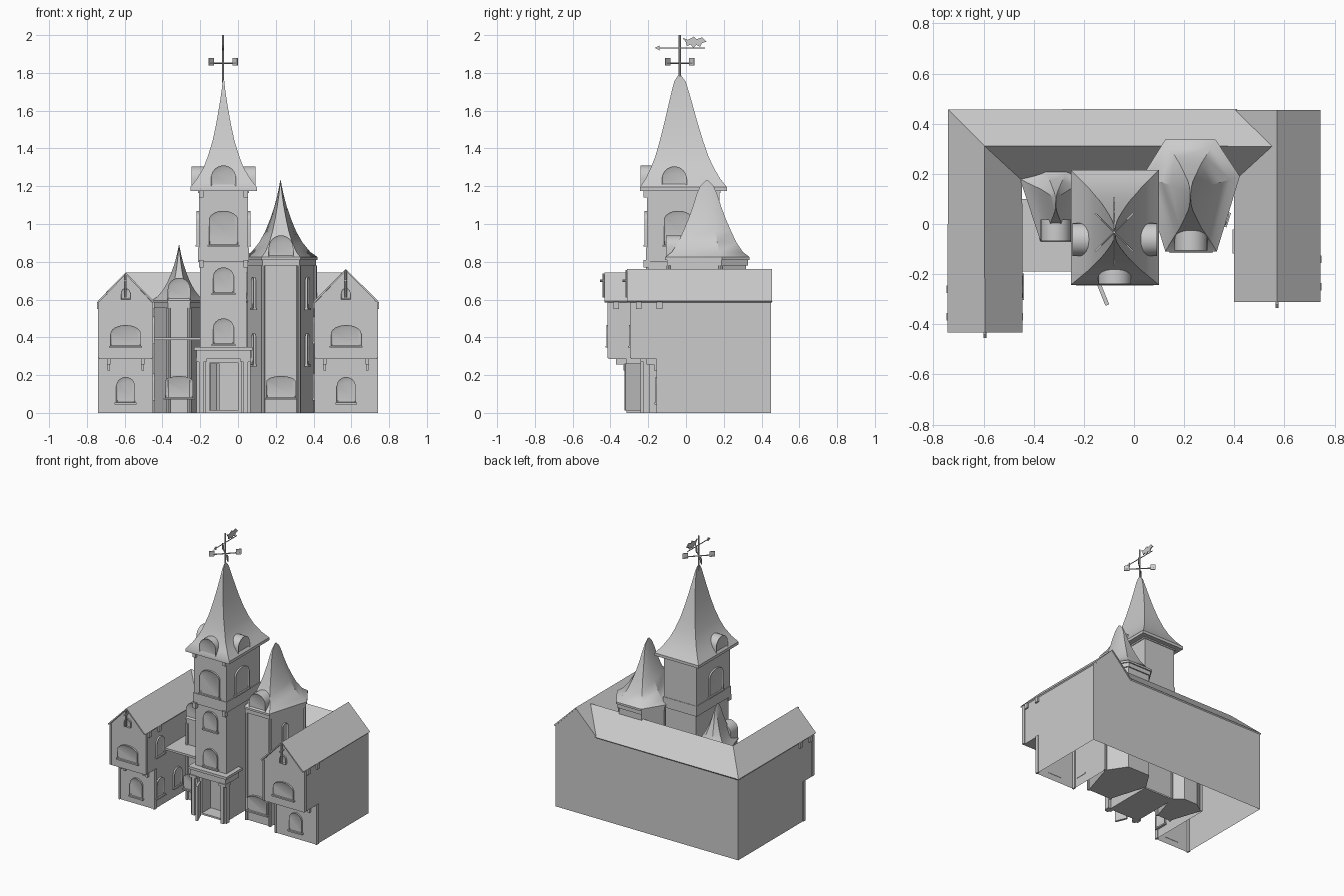
import bpy, bmesh, math
from mathutils import Matrix, Vector

if "Cube" in bpy.data.objects:
    bpy.data.objects.remove(bpy.data.objects["Cube"])


def finish(name, bm, smooth=False, fix=True):
    if fix:
        bmesh.ops.recalc_face_normals(bm, faces=bm.faces)
    me = bpy.data.meshes.new(name)
    bm.to_mesh(me)
    bm.free()
    ob = bpy.data.objects.new(name, me)
    bpy.context.collection.objects.link(ob)
    if smooth:
        bpy.ops.object.select_all(action='DESELECT')
        ob.select_set(True)
        bpy.context.view_layer.objects.active = ob
        bpy.ops.object.shade_smooth_by_angle(angle=math.radians(35))
    return ob


def loft(name, rings, top=True, bottom=True, smooth=False):
    bm = bmesh.new()
    vs = [[bm.verts.new(p) for p in r] for r in rings]
    n = len(vs[0])
    for a, b in zip(vs, vs[1:]):
        for i in range(n):
            bm.faces.new((a[i], a[(i + 1) % n], b[(i + 1) % n], b[i]))
    if bottom:
        bm.faces.new(vs[0][::-1])
    if top:
        bm.faces.new(vs[-1])
    return finish(name, bm, smooth)


def prism(name, pts, z0, z1, top=True, bottom=True):
    return loft(name, [[(x, y, z) for x, y in pts] for z in (z0, z1)], top, bottom)


def box(name, x0, x1, y0, y1, z0, z1):
    return prism(name, [(x0, y0), (x1, y0), (x1, y1), (x0, y1)], z0, z1)


def bar(name, a, b, t=0.008):
    a, b = Vector(a), Vector(b)
    bm = bmesh.new()
    bmesh.ops.create_cone(bm, cap_ends=True, segments=8, radius1=t / 2, radius2=t / 2, depth=(b - a).length)
    rot = (b - a).to_track_quat('Z', 'Y').to_matrix().to_4x4()
    bm.transform(Matrix.Translation((a + b) / 2) @ rot)
    return finish(name, bm)


# arched panel standing on a wall; angle 0 faces the front, 90 faces +x
def arch(name, x, y, z0, z1, w, rise, angle=0, depth=0.012, sill=True):
    bm = bmesh.new()
    h, r = z1 - z0, w / 2
    prof = [(-r, 0), (r, 0)]
    prof += [(r * math.cos(t * math.pi / 12), h - rise + rise * math.sin(t * math.pi / 12)) for t in range(13)]
    face = bm.faces.new([bm.verts.new((u, 0, v)) for u, v in prof])
    ext = bmesh.ops.extrude_face_region(bm, geom=[face])
    moved = [g for g in ext['geom'] if isinstance(g, bmesh.types.BMVert)]
    bmesh.ops.translate(bm, verts=moved, vec=(0, -depth, 0))
    bmesh.ops.recalc_face_normals(bm, faces=bm.faces)
    front = [f for f in bm.faces if f.normal.y < -0.9]
    bmesh.ops.inset_region(bm, faces=front, thickness=0.009, depth=-0.006)
    if sill:
        bmesh.ops.create_cube(bm, size=1, matrix=Matrix.Translation((0, -depth * 0.6, 0)) @
                              Matrix.Diagonal((w + 0.015, depth * 1.6, 0.01, 1)))
    bm.transform(Matrix.Translation((x, y, z0)) @ Matrix.Rotation(math.radians(angle), 4, 'Z'))
    return finish(name, bm, True, False)


# spire: footprint scaled towards its apex axis, rings are (z, x scale, y scale)
def spire(name, pts, cx, cy, rings):
    return loft(name, [[(cx + (x - cx) * sx, cy + (y - cy) * sy, z) for x, y in pts]
                       for z, sx, sy in rings], smooth=True)


def scaled(pts, cx, cy, s):
    return [(cx + (x - cx) * s, cy + (y - cy) * s) for x, y in pts]


# main U-shaped walls, open below, upper storey projecting in front
def u_plan(left_y, right_y):
    return [(-.735, left_y), (-.455, left_y), (-.455, .18), (.41, .18),
            (.41, right_y), (.735, right_y), (.735, .45), (-.735, .45)]


prism("lower_walls", u_plan(-.31, -.15), 0, .29, False, False)
prism("upper_walls", u_plan(-.41, -.29), .29, .59, False, False)

# wing roofs, with a hip on the left corner and gables elsewhere
bm = bmesh.new()
V = lambda *p: bm.verts.new(p)
E, R1, R2 = .588, .738, .757
lf0, lf1, lf2 = V(-.74, -.432, E), V(-.595, -.432, R1), V(-.448, -.432, E)
lb, lr, lv = V(-.74, .455, E), V(-.595, .31, R1), V(-.448, .175, E)
br, bs, bn = V(.55, .31, R1), V(.41, .175, E), V(.41, .455, E)
for f in ((lf0, lf1, lr, lb), (lf1, lf2, lv, lr), (lr, lv, bs, br), (lb, lr, br, bn)):
    bm.faces.new(f)
rf = [V(.403, -.312, E), V(.57, -.312, R2), V(.74, -.312, E)]
rb = [V(.403, .455, E), V(.57, .455, R2), V(.74, .455, E)]
for i in (0, 1):
    bm.faces.new((rf[i], rf[i + 1], rb[i + 1], rb[i]))
roof = finish("wing_roofs", bm)
m = roof.modifiers.new("thickness", 'SOLIDIFY')
m.thickness = .01
m.offset = 0

# gable walls, wing windows, brackets and corner trim
for nm, x0, x1, xr, yu, yl, top in (("left", -.735, -.455, -.595, -.41, -.31, R1),
                                    ("right", .41, .735, .57, -.29, -.15, R2)):
    for k, y in enumerate([yu] + ([.45] if nm == "right" else [])):
        bm = bmesh.new()
        bm.faces.new([bm.verts.new(p) for p in ((x0, y, .585), (x1, y, .585), (xr, y, top - .003))])
        finish(f"{nm}_gable_{k}", bm)
    box(nm + "_overhang_soffit", x0, x1, yu, yl + .002, .286, .296)
    arch(nm + "_gable_vent", xr, yu, .60, .66, .05, .025, sill=False)
    bar(nm + "_gable_post", (xr, yu - .025, .61), (xr, yu - .025, top), .012)
    bar(nm + "_gable_finial", (xr, yu, .70), (xr, yu - .045, .70), .012)
    xc = (x0 + x1) / 2
    arch(nm + "_upper_window", xc, yu, .35, .465, .16, .045)
    arch(nm + "_lower_window", xc, yl, .05, .19, .10, .05)
    for s in (-1, 1):
        bx = xc + s * ((x1 - x0) / 2 - .05)
        box(nm + "_bracket", bx - .009, bx + .009, yl - .06, yl, .255, .29)
        box(nm + "_bracket_foot", bx - .007, bx + .007, yl - .02, yl, .225, .255)
        ex = x0 if s < 0 else x1
        box(nm + "_upper_corner", ex - .006, ex + .006, yu - .006, yu + .02, .29, .585)
        box(nm + "_lower_corner", ex - .006, ex + .006, yl - .006, yl + .02, 0, .29)
        for dy in (.025, .135):
            box(nm + "_eave_bracket", ex - .012, ex + .012, yu + dy, yu + dy + .03, .55, .588)
for y, z in ((-.25, .37), (-.25, .07), (-.05, .07)):
    arch("courtyard_window_left", -.455, y, z, z + .14, .09, .045, 90)
for z in (.37, .07):
    arch("courtyard_window_right", .41, -.07, z, z + .14, .08, .04, -90)

# flat link between left wing and tower
box("link_slab", -.455, -.2, -.19, .1, .385, .40)

# central tower with arched doorway
TX = -.077
shaft = box("tower_shaft", -.2, .046, -.2, .17, 0, .81)
cut = box("door_cutter", -.15, -.0, -.3, -.1, .012, .265)
cut.hide_render = True
cut.hide_set(True)
b = shaft.modifiers.new("doorway", 'BOOLEAN')
b.operation = 'DIFFERENCE'
b.object = cut
box("tower_upper", -.207, .053, -.207, .177, .80, 1.19)
box("tower_band", -.212, .058, -.212, .18, .80, .875)
box("tower_top_band", -.212, .058, -.212, .182, 1.165, 1.185)
box("porch_cornice", -.232, .078, -.245, -.06, .33, .348)
box("porch_lintel", -.22, .066, -.235, -.08, .285, .33)
for x in (-.195, .041):
    box("porch_pier", x - .025, x + .025, -.225, -.19, 0, .29)
    box("porch_pilaster", x - .012, x + .012, -.24, -.19, 0, .27)
    box("porch_pier_cap", x - .028, x + .028, -.242, -.185, .27, .29)
    for z in (.77, 1.14):
        box("tower_corner_bracket", x - .012, x + .012, -.225, -.19, z, z + .04)
for z, h, w in ((.36, .14, .11), (.63, .14, .11), (.885, .185, .155)):
    y = -.207 if z > .8 else -.2
    arch("tower_window", TX, y, z, z + h, w, .05)
    if z > .8:
        arch("tower_window_right", .053, -.04, z, z + h, w, .05, 90)
        arch("tower_window_left", -.207, -.04, z, z + h, w, .05, -90)
leaf = box("open_door", 0, .09, -.008, .008, .012, .262)
leaf.location = (-.14, -.24, 0)
leaf.rotation_euler.z = math.radians(-68)

roof_plan = [(-.252, -.243), (.1, -.243), (.1, .216), (-.252, .216)]
spire("tower_spire", roof_plan, TX, -.035,
      [(1.175, 1, 1), (1.195, 1, 1), (1.24, .8, .86), (1.3, .6, .72), (1.36, .47, .61), (1.44, .33, .5),
       (1.53, .22, .39), (1.62, .13, .29), (1.7, .06, .2), (1.755, .025, .13), (1.785, .01, .04)])
arch("tower_dormer_front", TX, -.12, 1.19, 1.31, .132, .066, 0, .12, False)
arch("tower_dormer_right", .0, -.062, 1.19, 1.305, .132, .066, 90, .092, False)
arch("tower_dormer_left", -.154, -.062, 1.19, 1.305, .132, .066, -90, .092, False)

# six-sided turrets on either side of the tower
big = [(.125, -.11), (.33, -.11), (.422, .19), (.325, .337), (.125, .337), (.033, .19)]
small = [(-.372, -.072), (-.252, -.072), (-.175, .18), (-.25, .24), (-.37, .24), (-.455, .18)]
for nm, plan, cx, cy, e, H, side in (("right_turret", big, .225, .11, .81, .42, (.366, .05)),
                                     ("left_turret", small, -.312, .085, .585, .305, None)):
    prism(nm + "_body", scaled(plan, cx, cy, .92), 0, e, True, True)
    prism(nm + "_cornice", scaled(plan, cx, cy, .96), e - .03, e)
    curve = [(0, 1, 1), (.035, 1, 1), (.1, .8, .84), (.22, .59, .69), (.36, .42, .57), (.52, .28, .44),
             (.68, .165, .33), (.82, .085, .25), (.93, .035, .16), (1, .008, .03)]
    spire(nm + "_spire", plan, cx, cy, [(e + t * H, a, c) for t, a, c in curve])
    w = plan[1][0] - plan[0][0]
    fy = cy + (plan[0][1] - cy) * .92
    mx = (plan[0][0] + plan[1][0]) / 2
    dw = min(.13, w)
    arch(nm + "_dormer", mx, plan[0][1] + .09, e + .012, e + .13, dw, dw / 2, 0, .085, False)
    arch(nm + "_window", mx, fy, .075, .195, min(.155, w + .03), .03, 0, .016)
    for x, y in scaled(plan, cx, cy, .92)[:3]:
        bar(nm + "_corner_shaft", (x, y, 0), (x, y, e - .03), .022)
    if side:
        for s in (-1, 1):
            for z in (.25, .55):
                arch(nm + "_slit", cx + s * .137, .02, z, z + .17, .045, .022, s * 73)

# weather vane with a flat bat silhouette
P = (TX - .002, -.033)
bar("vane_pole", (*P, 1.75), (*P, 2.0), .011)
for k in range(4):
    a = math.radians(45 + 90 * k)
    end = (P[0] + .1 * math.cos(a), P[1] + .1 * math.sin(a), 1.852)
    bar("vane_arm", (*P, 1.852), end, .008)
    tip = box("vane_arm_tip", -.018, .018, -.003, .003, -.018, .02)
    tip.location = (P[0] + .09 * math.cos(a), P[1] + .09 * math.sin(a), 1.858)
    tip.rotation_euler.z = a
bar("vane_arrow", (P[0], -.15, 1.932), (P[0], .10, 1.932), .006)
bat = [(-.018, 1.985), (.01, 1.975), (.03, 1.985), (.042, 1.992), (.055, 1.978), (.085, 1.988), (.108, 1.965),
       (.085, 1.958), (.075, 1.938), (.055, 1.948), (.04, 1.932), (.025, 1.95), (.005, 1.942), (.0, 1.962)]
head = [(-.165, 1.932), (-.14, 1.945), (-.14, 1.919)]
for nm, prof in (("vane_bat", bat), ("vane_arrow_head", head)):
    loft(nm, [[(P[0] + d, y, z) for y, z in prof] for d in (-.003, .003)])
